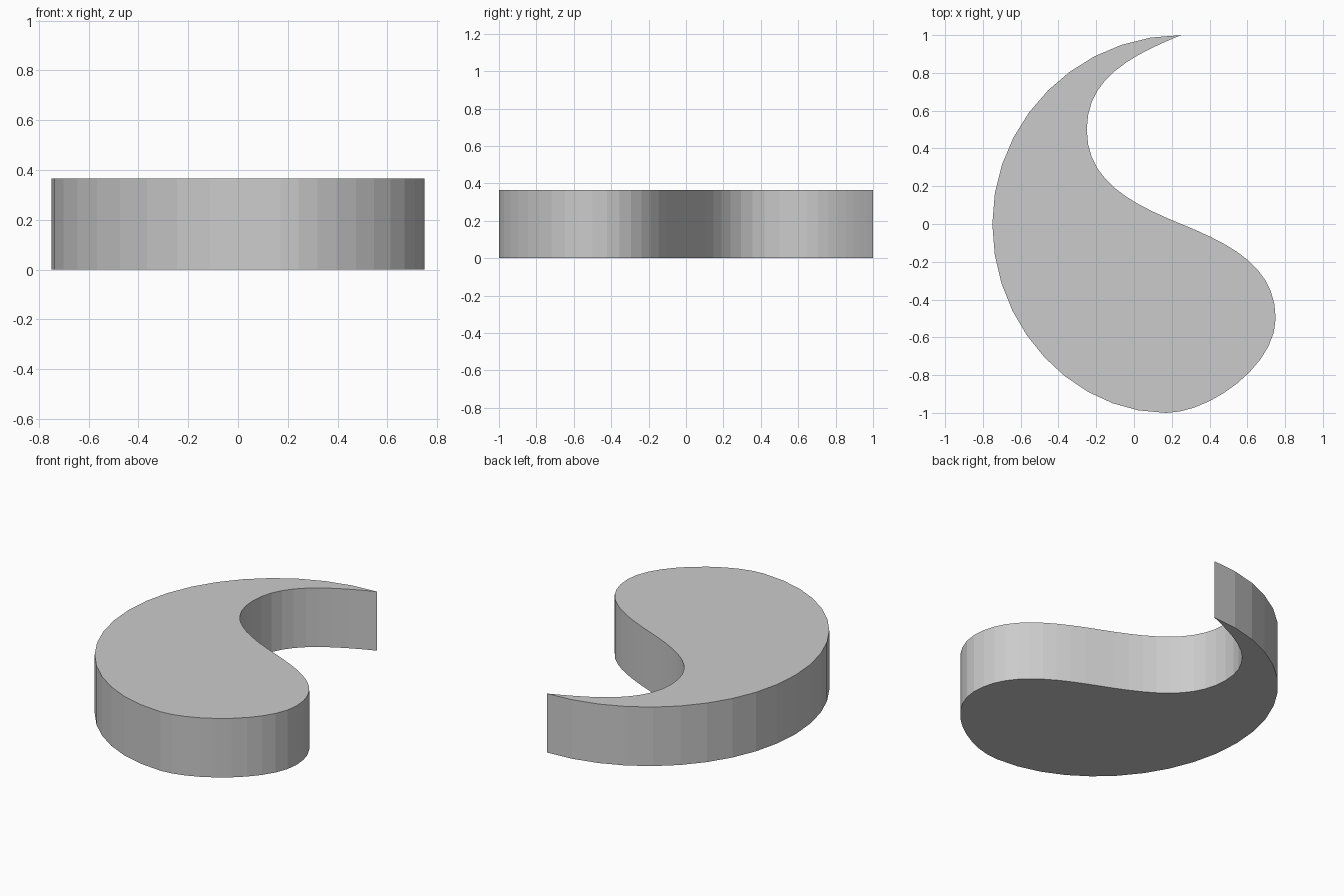
import bpy
import bmesh
from mathutils import Vector
from mathutils.geometry import interpolate_bezier

if "Cube" in bpy.data.objects:
    bpy.data.objects.remove(bpy.data.objects["Cube"], do_unlink=True)

HEIGHT = 0.365
STEPS = 10

# Plain grey material
grey = bpy.data.materials.new("plain grey")
grey.use_nodes = True
colour = (0.6, 0.6, 0.6, 1)
grey.diffuse_color = colour
grey.node_tree.nodes["Principled BSDF"].inputs["Base Color"].default_value = colour

# Curved outline: start, two handles and end of each span
spans = [
    ((0.25, 1), (-0.30, 1), (-0.75, 0.55), (-0.75, 0)),         # outer back
    ((-0.75, 0), (-0.75, -0.55), (-0.32, -1), (0.17, -1)),      # outer front
    ((0.17, -1), (0.40, -1), (0.75, -0.75), (0.75, -0.5)),      # round head
    ((0.75, -0.5), (0.75, -0.23), (0.52, -0.11), (0.25, 0)),    # shoulder
    ((0.25, 0), (-0.02, 0.11), (-0.25, 0.23), (-0.25, 0.5)),    # inner hollow
    ((-0.25, 0.5), (-0.25, 0.77), (-0.02, 0.89), (0.25, 1)),    # inner tail
]
outline = []
for a, b, c, d in spans:
    points = interpolate_bezier(*[Vector((*p, 0)) for p in (a, b, c, d)], STEPS + 1)
    outline += points[:-1]

# Comma-shaped slab, extruded from the outline
bm = bmesh.new()
base = bm.faces.new([bm.verts.new(p) for p in outline])
result = bmesh.ops.extrude_face_region(bm, geom=[base], use_keep_orig=True)
top = [v for v in result["geom"] if isinstance(v, bmesh.types.BMVert)]
bmesh.ops.translate(bm, verts=top, vec=(0, 0, HEIGHT))
bmesh.ops.recalc_face_normals(bm, faces=bm.faces)

mesh = bpy.data.meshes.new("comma_slab")
bm.to_mesh(mesh)
bm.free()
mesh.materials.append(grey)
slab = bpy.data.objects.new("comma_slab", mesh)
bpy.context.collection.objects.link(slab)
